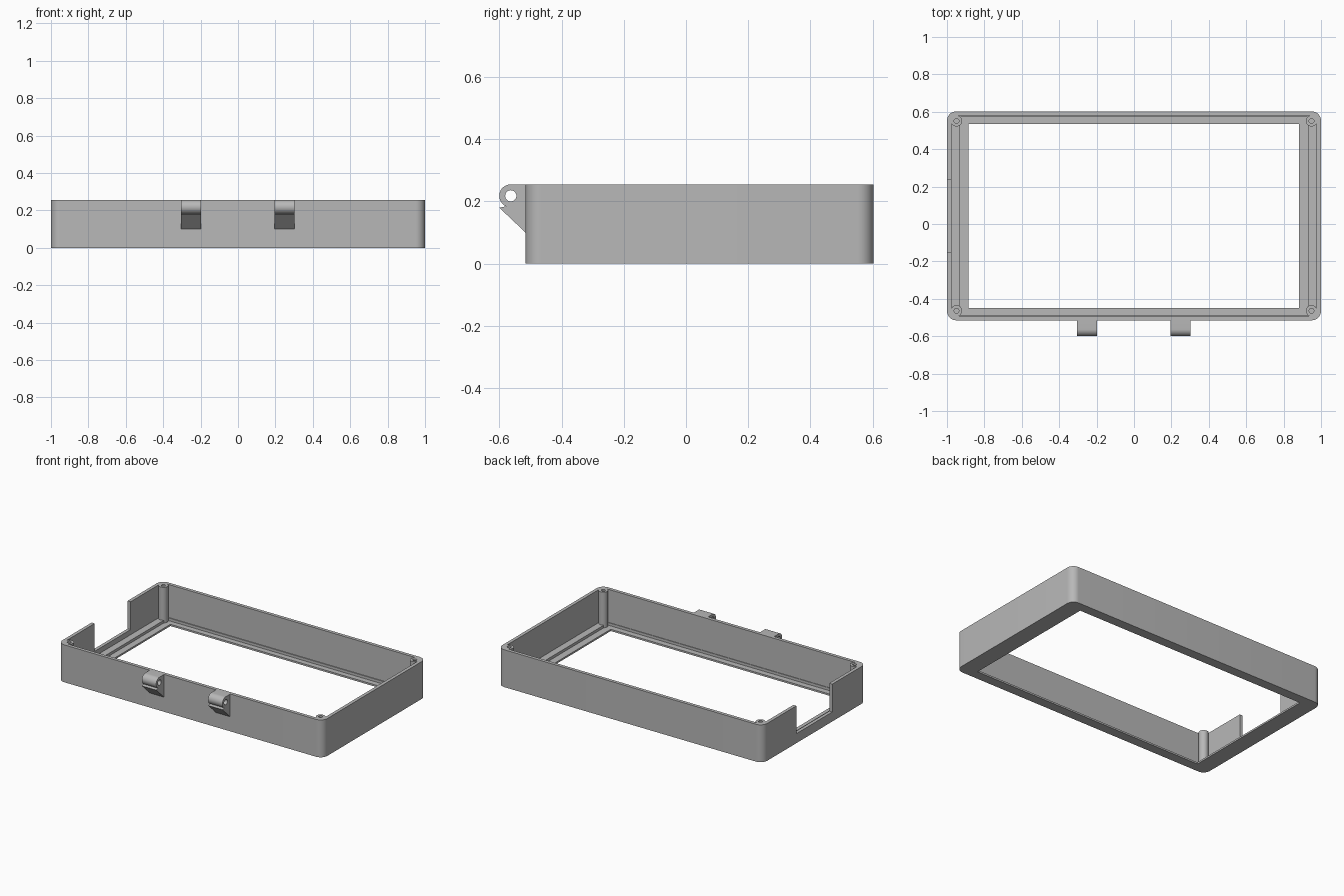
import bpy, bmesh, math
from mathutils import Vector

if "Cube" in bpy.data.objects:
    bpy.data.objects.remove(bpy.data.objects["Cube"])

grey = bpy.data.materials.new("plain grey")
grey.use_nodes = True
colour = (0.48, 0.48, 0.48, 1)
grey.diffuse_color = colour
grey.node_tree.nodes["Principled BSDF"].inputs["Base Color"].default_value = colour

HEIGHT = 0.255
Y0, Y1 = -0.515, 0.602


def prism(name, points, depth):
    """Extrude a closed outline of 3D points along depth."""
    bm = bmesh.new()
    face = bm.faces.new([bm.verts.new(p) for p in points])
    moved = bmesh.ops.extrude_face_region(bm, geom=[face])["geom"]
    verts = [v for v in moved if isinstance(v, bmesh.types.BMVert)]
    bmesh.ops.translate(bm, verts=verts, vec=Vector(depth))
    bmesh.ops.recalc_face_normals(bm, faces=bm.faces)
    mesh = bpy.data.meshes.new(name)
    bm.to_mesh(mesh)
    bm.free()
    mesh.materials.append(grey)
    obj = bpy.data.objects.new(name, mesh)
    bpy.context.collection.objects.link(obj)
    return obj


def arc(cx, cy, r, start, end, steps):
    angles = [math.radians(start + (end - start) * i / steps) for i in range(steps + 1)]
    return [(cx + r * math.cos(a), cy + r * math.sin(a)) for a in angles]


def box(name, x0, x1, y0, y1, z0, z1, r=0):
    """Upright block with optional rounded corners."""
    if r:
        pts = (arc(x1 - r, y1 - r, r, 0, 90, 10) + arc(x0 + r, y1 - r, r, 90, 180, 10)
               + arc(x0 + r, y0 + r, r, 180, 270, 10) + arc(x1 - r, y0 + r, r, 270, 360, 10))
    else:
        pts = [(x0, y0), (x1, y0), (x1, y1), (x0, y1)]
    return prism(name, [(x, y, z0) for x, y in pts], (0, 0, z1 - z0))


def tube(name, x, y, r, z0, z1):
    pts = arc(x, y, r, 0, 360, 32)[:-1]
    return prism(name, [(px, py, z0) for px, py in pts], (0, 0, z1 - z0))


def combine(obj, other, operation):
    mod = obj.modifiers.new("combine", 'BOOLEAN')
    mod.operation, mod.object, mod.solver = operation, other, 'EXACT'
    bpy.context.view_layer.objects.active = obj
    bpy.ops.object.modifier_apply(modifier=mod.name)
    bpy.data.objects.remove(other)


def smooth(obj):
    bpy.ops.object.select_all(action='DESELECT')
    obj.select_set(True)
    bpy.context.view_layer.objects.active = obj
    bpy.ops.object.shade_smooth_by_angle(angle=math.radians(30))


# Bezel frame: walls, stepped ledge, window and side notch
frame = box("bezel_frame", -1, 1, Y0, Y1, 0, HEIGHT, 0.05)
combine(frame, box("cavity", -0.977, 0.977, Y0 + 0.023, Y1 - 0.023, 0.03, 0.4, 0.027), 'DIFFERENCE')
combine(frame, box("ledge_recess", -0.93, 0.93, -0.488, 0.573, 0.012, 0.4), 'DIFFERENCE')
combine(frame, box("window", -0.885, 0.882, -0.448, 0.535, -0.1, 0.4), 'DIFFERENCE')
combine(frame, box("notch", -1.1, -0.95, -0.15, 0.238, 0.065, 0.4), 'DIFFERENCE')

# Screw posts in the four corners
posts = [(x, y) for x in (-0.949, 0.949) for y in (Y0 + 0.051, Y1 - 0.051)]
for x, y in posts:
    combine(frame, tube("post", x, y, 0.03, 0.006, HEIGHT), 'UNION')
for x, y in posts:
    combine(frame, tube("screw_hole", x, y, 0.013, 0.06, 0.4), 'DIFFERENCE')
smooth(frame)

# Hinge lugs with a pin hole, each on a sloping bracket
HY, HZ, HR, WIDTH = -0.563, 0.218, 0.037, 0.108
for side, x in (("right", -0.306), ("left", 0.194)):
    outline = arc(HY, HZ, HR, 90, 270, 20) + [(Y0 + 0.01, HZ - HR), (Y0 + 0.01, HZ + HR)]
    lug = prism(side + "_hinge_lug", [(x, y, z) for y, z in outline], (WIDTH, 0, 0))
    slope = [(Y0 + 0.01, 0.09), (-0.6, 0.18), (-0.57, 0.186), (Y0 + 0.01, 0.186)]
    combine(lug, prism("bracket", [(x, y, z) for y, z in slope], (WIDTH, 0, 0)), 'UNION')
    pin = arc(HY, HZ, 0.018, 0, 360, 28)[:-1]
    combine(lug, prism("pin_hole", [(x - 0.1, y, z) for y, z in pin], (0.4, 0, 0)), 'DIFFERENCE')
    smooth(lug)
